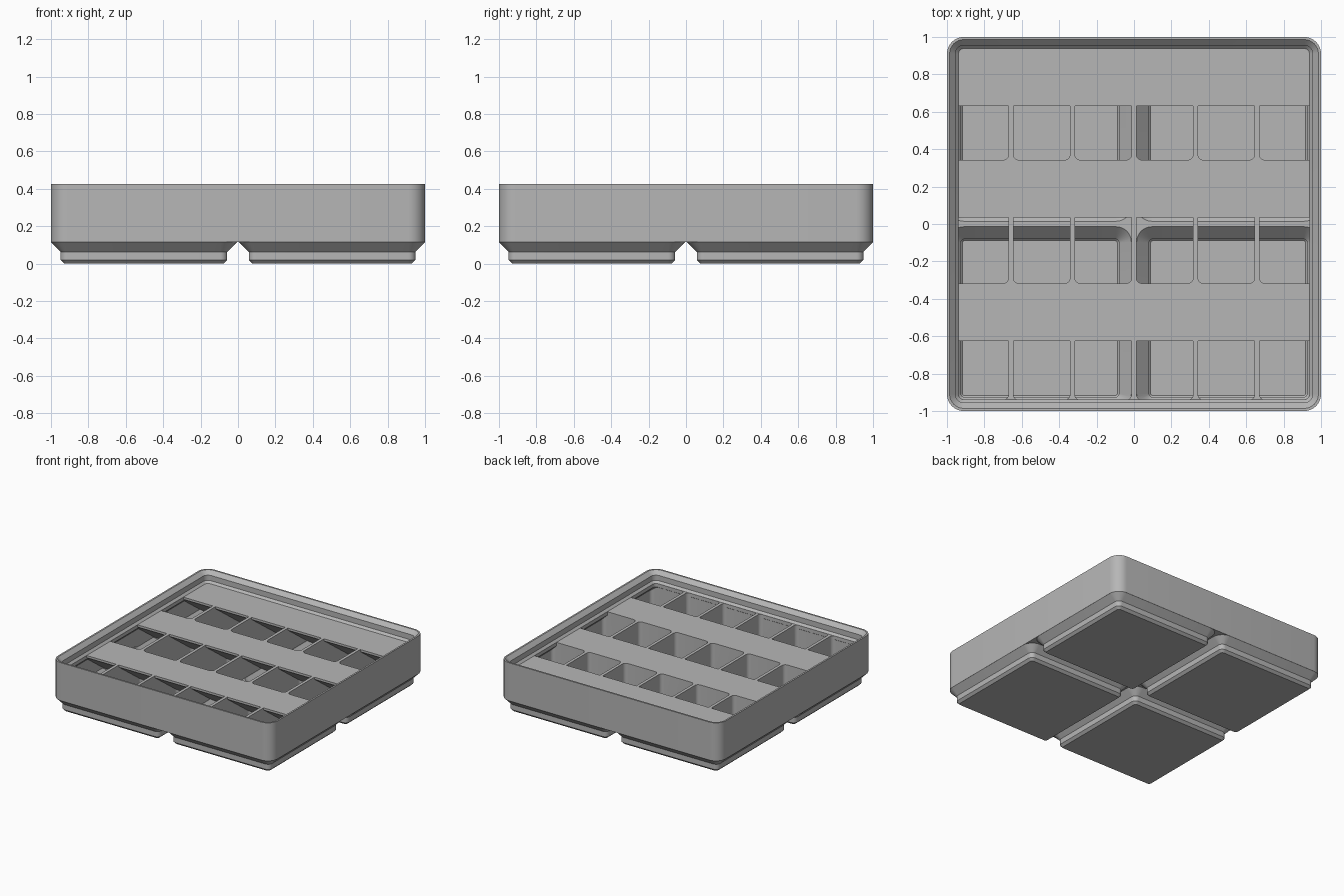
import bpy, bmesh
from math import cos, sin, tan, pi, radians

old = bpy.data.objects.get("Cube")
if old:
    bpy.data.objects.remove(old)

WALL = 0.976       # inside face of the outer wall
TOP = 0.335        # level of tabs and dividers
RIM = 0.426        # top of stacking lip
DIV = 0.0125       # half thickness of dividers
CELL = 0.503       # centre of each foot

grey = bpy.data.materials.new("matte grey")
grey.use_nodes = True
colour = (0.47, 0.47, 0.47, 1)
grey.diffuse_color = colour
grey.node_tree.nodes["Principled BSDF"].inputs["Base Color"].default_value = colour


def ring(x0, x1, y0, y1, r, z, steps=8):
    """Rounded rectangle outline at height z."""
    pts = []
    corners = [(x1 - r, y1 - r), (x0 + r, y1 - r), (x0 + r, y0 + r), (x1 - r, y0 + r)]
    for k, (cx, cy) in enumerate(corners):
        for i in range(steps + 1):
            a = (k + i / steps) * pi / 2
            pts.append((cx + r * cos(a), cy + r * sin(a), z))
    return pts


def square(cx, cy, half, r, z):
    return ring(cx - half, cx + half, cy - half, cy + half, r, z)


def loft(bm, rings):
    """Closed solid through a stack of outlines."""
    loops = [[bm.verts.new(p) for p in pts] for pts in rings]
    for a, b in zip(loops, loops[1:]):
        for i in range(len(a)):
            j = (i + 1) % len(a)
            bm.faces.new((a[i], a[j], b[j], b[i]))
    bm.faces.new(loops[0][::-1])
    bm.faces.new(loops[-1])


def solid(name, stacks):
    bm = bmesh.new()
    for rings in stacks:
        loft(bm, rings)
    bmesh.ops.recalc_face_normals(bm, faces=bm.faces)
    mesh = bpy.data.meshes.new(name)
    bm.to_mesh(mesh)
    bm.free()
    mesh.materials.append(grey)
    ob = bpy.data.objects.new(name, mesh)
    bpy.context.collection.objects.link(ob)
    return ob


def combine(target, tool, operation):
    """Apply a boolean and discard the helper."""
    mod = target.modifiers.new(operation, 'BOOLEAN')
    mod.operation = operation
    mod.solver = 'EXACT'
    mod.object = tool
    bpy.context.view_layer.objects.active = target
    bpy.ops.object.modifier_apply(modifier=mod.name)
    bpy.data.objects.remove(tool)


def centred(profile):
    return [[square(0, 0, h, r, z) for h, r, z in profile]]


def four_feet(profile):
    return [[square(sx * CELL, sy * CELL, h, r, z) for h, r, z in profile]
            for sx in (-1, 1) for sy in (-1, 1)]


# Outer body and the stepped recess of the stacking lip
bin_body = solid("compartment_bin", centred([(1, 0.09, 0.114), (1, 0.09, RIM)]))
lip_recess = solid("lip_recess", centred([
    (0.938, 0.028, TOP), (0.955, 0.045, 0.352), (0.955, 0.045, 0.395),
    (0.987, 0.077, RIM + 0.001), (0.987, 0.077, 0.5)]))
combine(bin_body, lip_recess, 'DIFFERENCE')

# Four chamfered feet
feet = solid("feet", four_feet([
    (0.426, 0.019, 0), (0.4455, 0.038, 0.019), (0.4455, 0.038, 0.062),
    (0.4965, 0.089, 0.114), (0.45, 0.06, 0.13)]))
combine(bin_body, feet, 'UNION')

# Hollow interior: hollow feet below, straight walls and lip support above
cavity = solid("cavity", centred([
    (0.977, 0.067, 0.138), (0.977, 0.067, 0.267),
    (0.9375, 0.0275, 0.306), (0.9375, 0.0275, 0.345)]))
foot_hollows = solid("foot_hollows", four_feet([
    (0.414, 0.012, 0.028), (0.4227, 0.02, 0.037), (0.4227, 0.02, 0.072),
    (0.4885, 0.081, 0.138), (0.4885, 0.081, 0.15)]))
combine(cavity, foot_hollows, 'UNION')

# Six by three compartments with rounded corners
xs = [-WALL] + [0.329 * i for i in range(-2, 3)] + [WALL]
ys = [-0.94, -0.33, 0.33, WALL]


def gaps(edges):
    last = len(edges) - 2
    return [(a + (DIV if i else 0), b - (DIV if i < last else 0))
            for i, (a, b) in enumerate(zip(edges, edges[1:]))]


compartments = solid("compartments", [
    [ring(x0, x1, y0, y1, 0.03, z, 6) for z in (0.01, 0.36)]
    for x0, x1 in gaps(xs) for y0, y1 in gaps(ys)])

# Label tabs along the back of each row, sloped underneath
tabs = []
for front, back in ((-0.625, -0.33), (0.035, 0.33), (0.63, 0.99)):
    tip = TOP - 0.018
    foot = tip - (back - front) * tan(radians(36))
    profile = [(front, 0.4), (front, tip), (back, foot), (back, 0.4)]
    tabs.append([[(x, y, z) for y, z in profile] for x in (-1.1, 1.1)])
combine(compartments, solid("label_tabs", tabs), 'DIFFERENCE')
combine(compartments, cavity, 'INTERSECT')
combine(bin_body, compartments, 'DIFFERENCE')

# Smooth the rounded corners, keep chamfers crisp
bpy.ops.object.select_all(action='DESELECT')
bin_body.select_set(True)
bpy.context.view_layer.objects.active = bin_body
bpy.ops.object.shade_smooth_by_angle(angle=radians(30))
